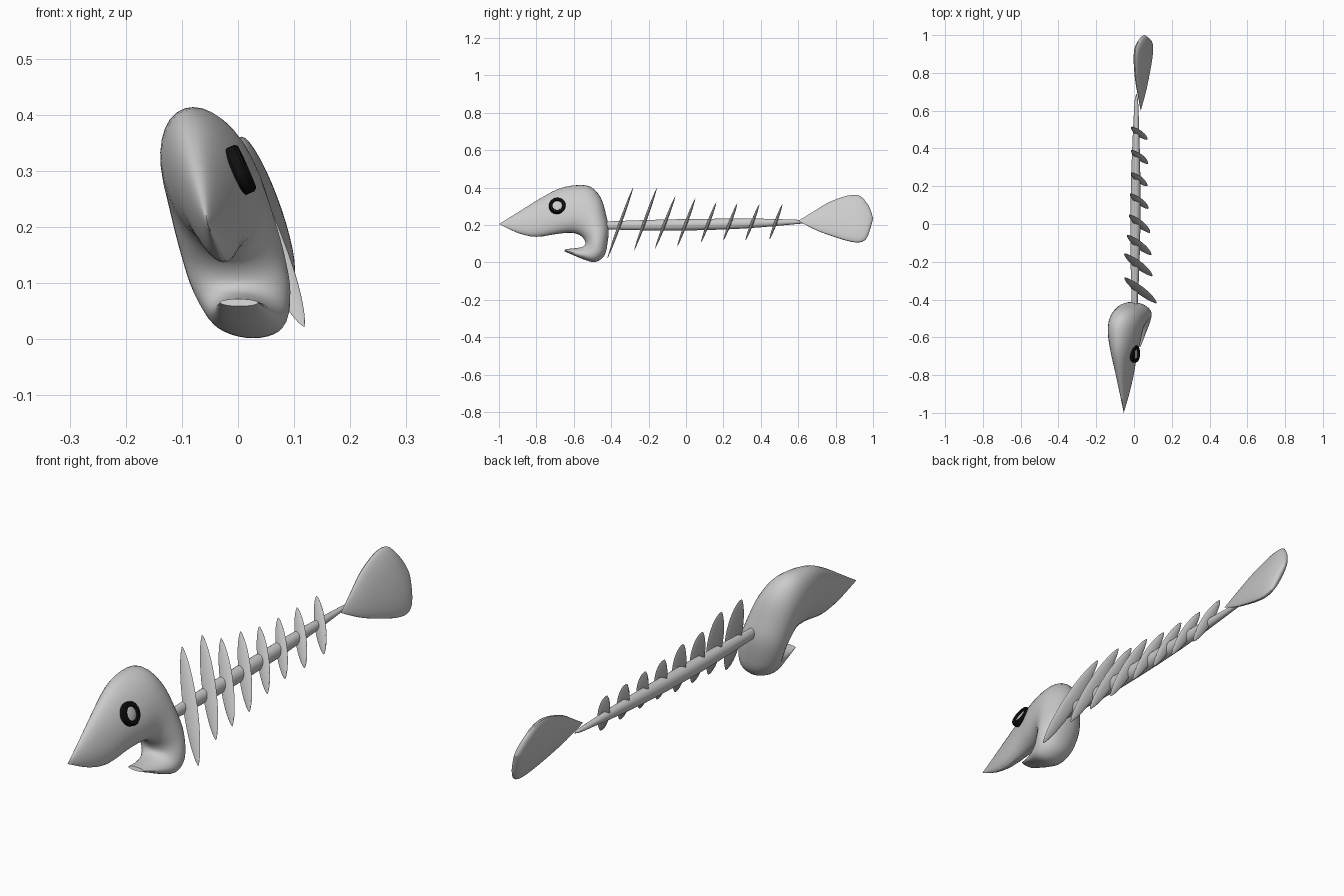
import bpy, bmesh
from math import sin, cos, pi, radians
from mathutils import Vector

if "Cube" in bpy.data.objects:
    bpy.data.objects.remove(bpy.data.objects["Cube"])


def loft(name, rings, caps=True, angle=25):
    """Skin a list of equally sized closed rings."""
    bm = bmesh.new()
    rows = [[bm.verts.new(p) for p in r] for r in rings]
    n = len(rows[0])
    for a, b in zip(rows, rows[1:]):
        for i in range(n):
            j = (i + 1) % n
            bm.faces.new((a[i], a[j], b[j], b[i]))
    if caps:
        bm.faces.new(rows[0])
        bm.faces.new(rows[-1])
    bmesh.ops.remove_doubles(bm, verts=bm.verts, dist=1e-5)
    bmesh.ops.recalc_face_normals(bm, faces=bm.faces)
    mesh = bpy.data.meshes.new(name)
    bm.to_mesh(mesh)
    bm.free()
    ob = bpy.data.objects.new(name, mesh)
    bpy.context.collection.objects.link(ob)
    bpy.context.view_layer.objects.active = ob
    ob.select_set(True)
    bpy.ops.object.shade_smooth_by_angle(angle=radians(angle))
    ob.select_set(False)
    return ob


def ring(c, u, v, n=24):
    return [c + u * cos(2 * pi * i / n) + v * sin(2 * pi * i / n) for i in range(n)]


def smooth(rows, steps=3):
    """Catmull-Rom interpolation of number rows."""
    out = []
    for i in range(len(rows) - 1):
        p0, p1 = rows[max(i - 1, 0)], rows[i]
        p2, p3 = rows[i + 1], rows[min(i + 2, len(rows) - 1)]
        for s in range(steps):
            t = s / steps
            out.append([.5 * (2 * b + (c - a) * t + (2 * a - 5 * b + 4 * c - d) * t * t
                              + (3 * b - a - 3 * c + d) * t ** 3)
                        for a, b, c, d in zip(p0, p1, p2, p3)])
    return out + [rows[-1]]


def profile_body(name, rows, lean):
    """Elliptical sections between an outer and an inner side-view point."""
    def place(y, z):
        return Vector((.007 + .06 * y - lean * (z - .2), y, z))
    rings = []
    for yo, zo, yi, zi, w in smooth(rows):
        o, i = place(yo, zo), place(yi, zi)
        rings.append(ring((o + i) / 2, (o - i) / 2, Vector((max(w, 0), 0, 0)), 32))
    return loft(name, rings)


# Head, swept from the snout round the back of the skull to the jaw tip
profile_body("head", [
    (-1, .205, -1, .205, 0), (-.895, .27, -.895, .156, .022),
    (-.788, .337, -.80, .137, .042), (-.68, .394, -.70, .151, .063),
    (-.584, .413, -.64, .158, .08), (-.51, .404, -.60, .157, .087),
    (-.455, .345, -.575, .149, .09), (-.426, .25, -.555, .136, .092),
    (-.413, .18, -.542, .118, .092), (-.42, .10, -.538, .10, .089),
    (-.436, .037, -.548, .087, .08), (-.485, .002, -.567, .08, .068),
    (-.547, .016, -.60, .075, .053), (-.60, .038, -.625, .073, .043),
    (-.65, .059, -.645, .072, .034)], .25)

# Tail fin
profile_body("tail_fin", [
    (.60, .222, .60, .222, 0), (.686, .275, .686, .177, .012),
    (.765, .322, .765, .146, .02), (.863, .357, .863, .115, .026),
    (.927, .357, .927, .107, .026), (.965, .32, .965, .128, .021),
    (.987, .28, .987, .185, .014), (1, .236, 1, .232, .003)], .34)

# Spine: y, z, half width, half height
spine = [(-.45, .197, .014, .019), (-.4, .198, .017, .022), (-.1, .2, .026, .03),
         (.2, .205, .025, .029), (.4, .211, .02, .023), (.6, .217, .012, .011),
         (.66, .219, .008, .007), (.687, .22, .001, .001)]
loft("spine", [ring(Vector((.004 + .008 * (y + .4), y, z)), Vector((a, 0, 0)), Vector((0, 0, b)), 16)
               for y, z, a, b in smooth(spine)])

# Ribs: top tip x, y, z, bottom tip x, y, z, half width
ribs = [(-.050, -.282, .402, .118, -.420, .022, .031), (-.050, -.155, .400, .096, -.277, .064, .030),
        (-.035, -.057, .354, .090, -.165, .075, .028), (-.024, .050, .343, .083, -.047, .085, .027),
        (-.019, .162, .322, .074, .080, .107, .025), (-.014, .274, .316, .068, .200, .118, .024),
        (-.013, .392, .311, .072, .318, .118, .024), (-.013, .515, .311, .068, .446, .123, .024)]
for k, r in enumerate(ribs):
    top, bot = Vector(r[:3]), Vector(r[3:6])
    axis = (top - bot).normalized()
    wide = (Vector((1, 0, 0)) - axis * axis.x).normalized()
    thin = axis.cross(wide)
    rings = []
    for s in range(19):
        t = -cos(pi * s / 18)
        f = max(1 - t * t, 0) ** .7
        rings.append(ring((top + bot) / 2 + (top - bot) / 2 * t,
                          wide * r[6] * f, thin * .008 * f, 16))
    loft("rib_%d" % (k + 1), rings)

# Single eye on the right side: black rim with a grey disc inside
eye = Vector((.004, -.688, .302))
normal = Vector((.91, -.04, .40)).normalized()
u = Vector((0, 1, 0)).cross(normal).normalized()
v = normal.cross(u)


def lathe(name, prof, caps):
    return loft(name, [ring(eye + normal * h, u * r, v * r, 32) for r, h in prof], caps)


rim = lathe("eye_rim", [(.027, -.013), (.041, -.013), (.045, -.008), (.045, .008),
                        (.041, .013), (.029, .013), (.027, .009), (.027, -.013)], False)
black = bpy.data.materials.new("black")
black.diffuse_color = (.005, .005, .005, 1)
black.use_nodes = True
black.node_tree.nodes["Principled BSDF"].inputs["Base Color"].default_value = black.diffuse_color
rim.data.materials.append(black)
lathe("eye_disc", [(.028, -.012), (.028, .005), (.018, .008), (.006, .009)], True)
